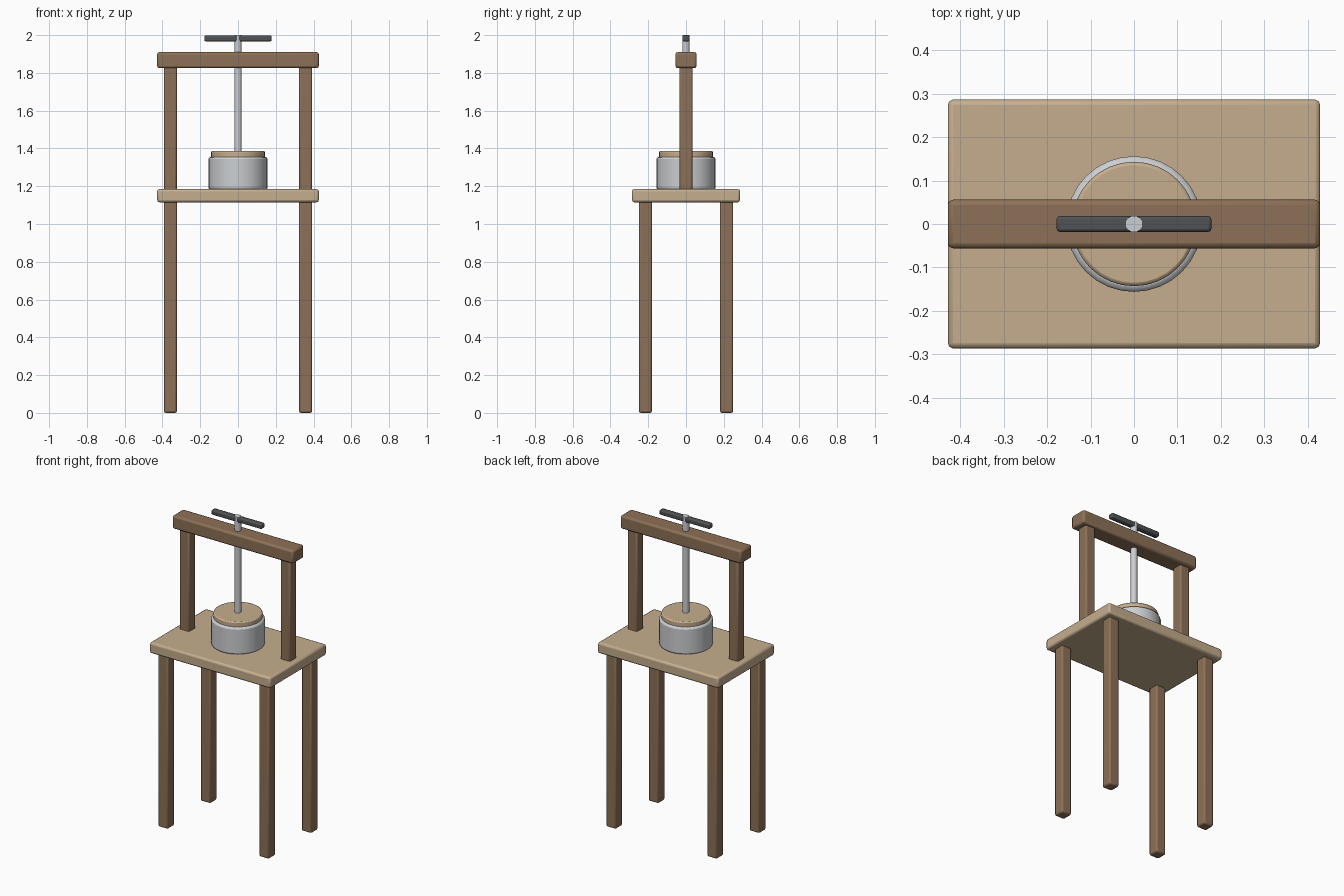
import bpy
import math

if "Cube" in bpy.data.objects:
    bpy.data.objects.remove(bpy.data.objects["Cube"], do_unlink=True)


def material(name, color):
    mat = bpy.data.materials.new(name)
    mat.use_nodes = True
    mat.diffuse_color = (*color, 1)
    mat.node_tree.nodes["Principled BSDF"].inputs["Base Color"].default_value = (*color, 1)
    return mat


dark_wood = material("dark wood", (0.27, 0.165, 0.095))
light_wood = material("light wood", (0.56, 0.42, 0.27))
steel = material("steel", (0.6, 0.62, 0.64))
iron = material("dark iron", (0.08, 0.085, 0.09))


def finish(obj, name, mat, bevel):
    obj.name = name
    obj.data.materials.append(mat)
    if bevel:
        mod = obj.modifiers.new("soft edges", "BEVEL")
        mod.width = bevel
        mod.segments = 2
        mod.limit_method = "ANGLE"
    bpy.ops.object.shade_smooth_by_angle(angle=math.radians(40))
    return obj


def box(name, center, size, z0, z1, mat, bevel=0.01):
    bpy.ops.mesh.primitive_cube_add(size=1, location=(*center, (z0 + z1) / 2))
    obj = bpy.context.object
    obj.scale = (*size, z1 - z0)
    bpy.ops.object.transform_apply(location=False, rotation=False, scale=True)
    return finish(obj, name, mat, bevel)


def disc(name, radius, z0, z1, mat, bevel=0.0):
    bpy.ops.mesh.primitive_cylinder_add(vertices=32, radius=radius, depth=z1 - z0,
                                        location=(0, 0, (z0 + z1) / 2))
    return finish(bpy.context.object, name, mat, bevel)


# Table
box("table_top", (0, 0), (0.856, 0.572), 1.115, 1.185, light_wood, 0.012)
for x, side in ((-0.358, "right"), (0.358, "left")):
    for y, end in ((-0.215, "front"), (0.215, "back")):
        box(f"{end}_{side}_leg", (x, y), (0.07, 0.07), 0, 1.12, dark_wood)
    box(f"{side}_post", (x, 0), (0.07, 0.07), 1.175, 1.835, dark_wood)

# Press frame
box("crossbeam", (0, 0), (0.856, 0.112), 1.825, 1.91, dark_wood, 0.012)

# Basin with its pressing plate
disc("basin", 0.156, 1.18, 1.355, steel, 0.012)
disc("pressing_plate", 0.143, 1.33, 1.387, light_wood, 0.008)

# Screw and turning handle
disc("screw", 0.019, 1.38, 2.0, steel)
box("turning_handle", (0, 0), (0.356, 0.036), 1.967, 1.998, iron, 0.007)
